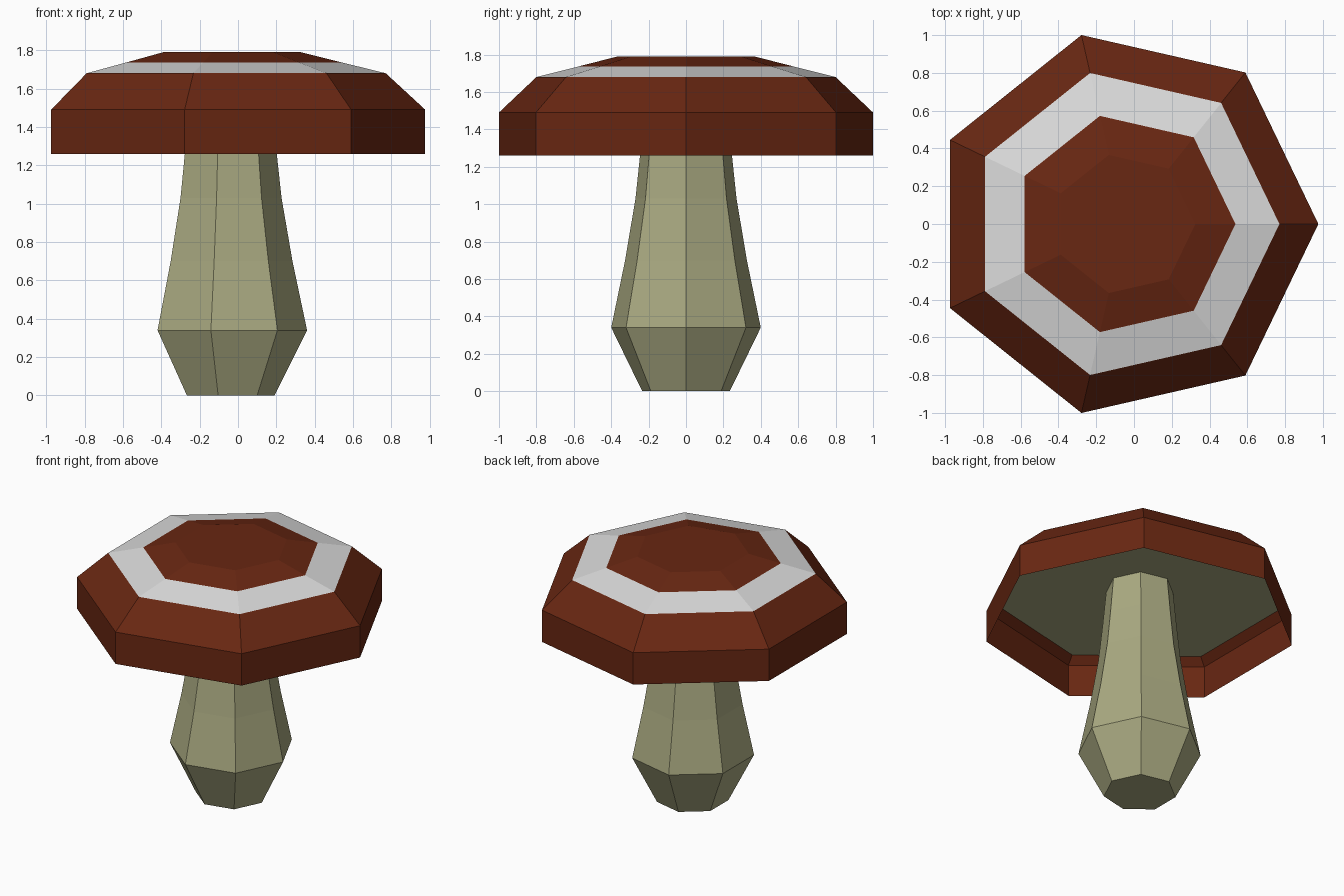
import bpy, bmesh, math

SIDES = 7
CENTRE_X = -0.05

cube = bpy.data.objects.get("Cube")
if cube:
    bpy.data.objects.remove(cube, do_unlink=True)


def material(name, rgb):
    mat = bpy.data.materials.new(name)
    mat.use_nodes = True
    mat.diffuse_color = (*rgb, 1)
    bsdf = next(n for n in mat.node_tree.nodes if n.type == "BSDF_PRINCIPLED")
    bsdf.inputs["Base Color"].default_value = (*rgb, 1)
    bsdf.inputs["Roughness"].default_value = 0.9
    return mat


def lathe(name, profile, mats, bottom=True, top=True, band=None):
    """Stack seven-sided rings given as (radius, z); band is the span index using the second material."""
    bm = bmesh.new()
    rings = []
    for radius, z in profile:
        angles = [2 * math.pi * i / SIDES for i in range(SIDES)]
        rings.append([bm.verts.new((radius * math.cos(a), radius * math.sin(a), z)) for a in angles])
    for span, (low, high) in enumerate(zip(rings, rings[1:])):
        for i in range(SIDES):
            j = (i + 1) % SIDES
            face = bm.faces.new((low[i], low[j], high[j], high[i]))
            face.material_index = int(span == band)
    if bottom:
        bm.faces.new(rings[0][::-1])
    if top:
        bm.faces.new(rings[-1])
    mesh = bpy.data.meshes.new(name)
    bm.to_mesh(mesh)
    bm.free()
    for mat in mats:
        mesh.materials.append(mat)
    obj = bpy.data.objects.new(name, mesh)
    obj.location.x = CENTRE_X
    bpy.context.collection.objects.link(obj)
    return obj


red = material("cap red brown", (0.140, 0.020, 0.006))
white = material("ring white", (0.71, 0.71, 0.71))
green = material("stem pale olive", (0.40, 0.40, 0.22))

# Stem: narrow foot, bulge, then a gentle taper up into the cap
lathe("stem", [(0.24, 0), (0.41, 0.34), (0.334, 0.70), (0.277, 1.03),
               (0.25, 1.28), (0.225, 1.54)], [green])

# Cap: thin shell, open below, with a white ring on the upper slope
lathe("cap", [(1.026, 1.26), (1.026, 1.49), (0.82, 1.68), (0.587, 1.737),
              (0.375, 1.79)], [red, white], bottom=False, band=2)

# Gills: flat disc recessed inside the cap
lathe("gills", [(0.97, 1.54)], [green], top=False)
